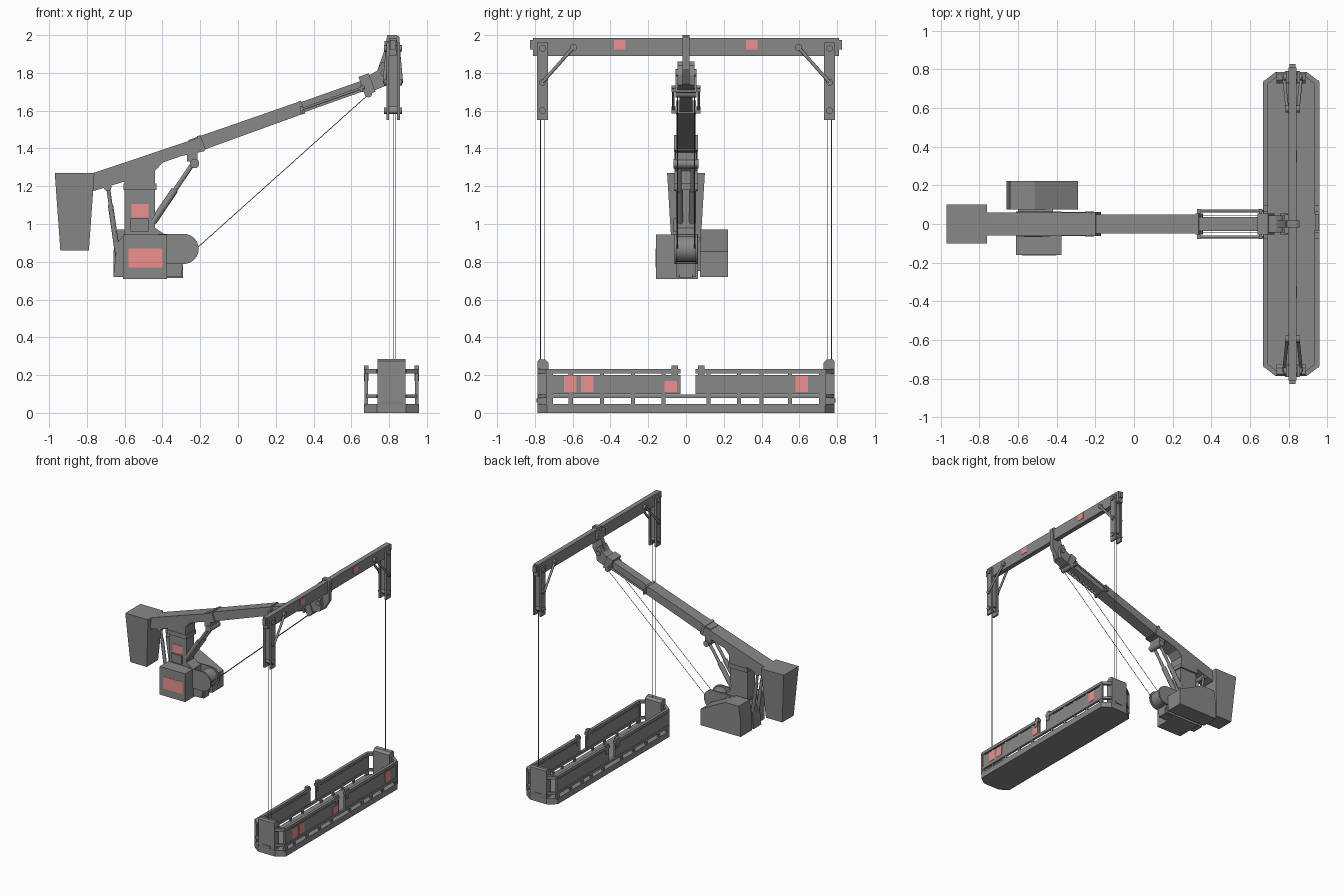
import bpy, bmesh, math
from mathutils import Vector, Matrix

PINK = bpy.data.materials.new("label_pink")
PINK.diffuse_color = (0.85, 0.28, 0.28, 1)
DARK = bpy.data.materials.new("dark_grey")
DARK.diffuse_color = (0.25, 0.25, 0.25, 1)


def finish(name, bm, smooth=False, mat=None):
    bmesh.ops.recalc_face_normals(bm, faces=bm.faces)
    me = bpy.data.meshes.new(name)
    bm.to_mesh(me)
    bm.free()
    if smooth:
        me.shade_smooth()
        me.set_sharp_from_angle(angle=math.radians(40))
    me.materials.append(mat or DARK)
    ob = bpy.data.objects.new(name, me)
    bpy.context.collection.objects.link(ob)
    return ob


def prism(name, axis, pts, a, b, smooth=False, mat=None):
    """Extrude a 2D profile along an axis from a to b."""
    place = {'x': lambda p, t: (t, p[0], p[1]),
             'y': lambda p, t: (p[0], t, p[1]),
             'z': lambda p, t: (p[0], p[1], t)}[axis]
    bm = bmesh.new()
    f = bm.faces.new([bm.verts.new(place(p, a)) for p in pts])
    ext = bmesh.ops.extrude_face_region(bm, geom=[f])
    vs = [v for v in ext['geom'] if isinstance(v, bmesh.types.BMVert)]
    bmesh.ops.translate(bm, verts=vs, vec=Vector(place((0, 0), b - a)))
    return finish(name, bm, smooth, mat)


def box(name, x0, x1, y0, y1, z0, z1, mat=None):
    return prism(name, 'z', [(x0, y0), (x1, y0), (x1, y1), (x0, y1)], z0, z1, mat=mat)


def rod(name, p, q, r, sides=14):
    p, q = Vector(p), Vector(q)
    d = q - p
    bm = bmesh.new()
    m = Matrix.Translation((p + q) / 2) @ d.to_track_quat('Z', 'Y').to_matrix().to_4x4()
    if sides == 4:
        m = m @ Matrix.Rotation(math.pi / 4, 4, 'Z')
    bmesh.ops.create_cone(bm, cap_ends=True, segments=sides, radius1=r, radius2=r,
                          depth=d.length, matrix=m)
    return finish(name, bm, sides > 6)


def boom_z(x):
    return 1.497 + 0.355 * x


def beam_profile(x0, x1, h0, h1):
    """Side profile of a boom section, ends square to the boom line."""
    k = 0.334
    return [(x0 + k * h0, boom_z(x0) - h0 * .943), (x1 + k * h1, boom_z(x1) - h1 * .943),
            (x1 - k * h1, boom_z(x1) + h1 * .943), (x0 - k * h0, boom_z(x0) + h0 * .943)]


# Counterweight: tapered block
cw = box("counterweight", -0.97, -0.76, -0.1, 0.1, 0.86, 1.27)
for v in cw.data.vertices:
    if v.co.z < 1:
        v.co.x = -0.865 + (v.co.x + 0.865) * 0.72
        v.co.y *= 0.75

# Boom sections, collars and telescoping rods
prism("boom_base", 'y', [(-0.78, 1.17), (-0.60, 1.225), (-0.60, 1.20), (-0.44, 1.20), (-0.44, 1.28),
                         (-0.40, 1.325), (-0.30, 1.36), (-0.18, 1.385), (-0.2, 1.46), (-0.78, 1.265)],
      -0.06, 0.06)
prism("boom_outer", 'y', beam_profile(-0.25, 0.34, 0.038, 0.034), -0.05, 0.05)
prism("boom_inner", 'y', beam_profile(0.3, 0.68, 0.028, 0.028), -0.035, 0.035)
prism("boom_base_collar", 'y', beam_profile(-0.205, -0.185, 0.042, 0.042), -0.063, 0.063)
prism("boom_outer_collar", 'y', beam_profile(0.33, 0.345, 0.036, 0.036), -0.053, 0.053)
prism("head_flange", 'y', beam_profile(0.655, 0.71, 0.052, 0.052), -0.055, 0.055)
for s in (1, -1):
    rod("extension_rod", (0.33, s * 0.067, 1.605), (0.67, s * 0.067, 1.725), 0.007)
    for x in (0.335, 0.655):
        box("rod_bracket", x - 0.008, x + 0.008, min(s * .03, s * .077), max(s * .03, s * .077),
            boom_z(x) - 0.03, boom_z(x) + 0.005)

# Boom head: curved neck carrying the crossbeam
prism("boom_head", 'y', [(0.69, 1.695), (0.79, 1.735), (0.80, 1.79), (0.79, 1.84),
                         (0.765, 1.86), (0.735, 1.81), (0.69, 1.785)], -0.045, 0.045)
prism("head_neck", 'y', [(0.72, 1.71), (0.80, 1.74), (0.85, 1.82), (0.855, 1.99), (0.84, 2.0),
                         (0.79, 2.0), (0.775, 1.92), (0.74, 1.82)], -0.018, 0.018)
rod("head_pivot", (0.775, -0.055, 1.80), (0.775, 0.055, 1.80), 0.02)
rod("cable_sheave", (0.69, -0.055, 1.69), (0.69, 0.055, 1.69), 0.02)
box("head_clamp", 0.775, 0.80, -0.05, 0.05, 1.91, 1.97)

# Crossbeam
box("crossbeam", 0.80, 0.84, -0.81, 0.81, 1.89, 1.985)
for y in (-0.35, 0.348):
    box("crossbeam_label", 0.84, 0.8425, y - 0.03, y + 0.03, 1.925, 1.975, PINK)

# Hangers, braces and suspension cables at both ends
for s in (1, -1):
    y = s * 0.76
    box("crossbeam_tab", 0.805, 0.835, s * 0.817 - 0.01, s * 0.817 + 0.01, 1.925, 1.975)
    for x in (0.785, 0.842):
        box("hanger_plate", x, x + 0.015, y - 0.03, y + 0.03, 1.55, 1.96)
    box("hanger_core", 0.80, 0.842, y - 0.018, y + 0.018, 1.62, 1.90)
    for z in (1.93, 1.75, 1.60):
        rod("hanger_bolt", (0.773, y, z), (0.868, y, z), 0.018)
    for t in (1, -1):
        top = (0.82 + t * 0.028, s * 0.595, 1.935)
        low = (0.82 + t * 0.045, y, 1.75)
        rod("brace", top, low, 0.009, 10)
        rod("brace_pin", (0.82, s * 0.595, 1.935), (0.82 + t * 0.037, s * 0.595, 1.935), 0.018)
    for x, yy in ((0.822, 0.77), (0.832, 0.75)):
        rod("suspension_cable", (x, s * yy, 0.26), (x, s * yy, 1.60), 0.002, 6)

# Pedestal column with neck bands and service panels
prism("pedestal", 'y', [(-0.60, 1.22), (-0.60, 0.95), (-0.64, 0.90), (-0.66, 0.72), (-0.30, 0.72),
                        (-0.29, 0.79), (-0.38, 0.80), (-0.38, 0.94), (-0.44, 0.98), (-0.44, 1.22)],
      -0.05, 0.05)
box("slewing_band", -0.606, -0.432, -0.064, 0.064, 1.18, 1.215)
box("service_panel", -0.57, -0.475, -0.066, -0.05, 0.96, 1.03)
box("pedestal_label", -0.565, -0.475, -0.053, -0.05, 1.035, 1.105, PINK)
box("pedestal_foot", -0.40, -0.29, -0.035, 0.035, 0.715, 0.785)

# Drive box on the front, machinery housing on the back
box("drive_box", -0.61, -0.375, -0.16, 0.064, 0.71, 0.945)
box("drive_box_label", -0.58, -0.40, -0.162, -0.16, 0.77, 0.87, PINK)
prism("machinery_housing", 'y', [(-0.66, 0.72), (-0.29, 0.72), (-0.29, 0.855), (-0.515, 0.97),
                                 (-0.64, 0.97), (-0.66, 0.85)], 0.075, 0.222)
box("housing_mount", -0.60, -0.42, 0.04, 0.08, 0.75, 0.93)

# Winch: rounded cheek plates and drum
cheek = [(-0.42, 0.79)] + [(-0.288 + 0.08 * math.cos(a), 0.868 + 0.08 * math.sin(a))
                           for a in [math.pi * (i / 12 - 0.5) for i in range(13)]] + [(-0.42, 0.948)]
for y in (-0.062, 0.05):
    prism("winch_cheek", 'y', cheek, y, y + 0.012, True)
rod("winch_drum", (-0.288, -0.055, 0.868), (-0.288, 0.055, 0.868), 0.068, 24)

# Luffing cylinders, rear struts and winch cables
box("cylinder_lug", -0.27, -0.215, -0.055, 0.055, 1.33, 1.39)
rod("cylinder_pin", (-0.23, -0.065, 1.32), (-0.23, 0.065, 1.32), 0.025)
for s in (1, -1):
    rod("luffing_cylinder", (-0.45, s * 0.035, 1.01), (-0.335, s * 0.035, 1.18), 0.019)
    rod("luffing_rod", (-0.34, s * 0.035, 1.17), (-0.235, s * 0.035, 1.325), 0.012)
    rod("rear_strut", (-0.69, s * 0.035, 1.21), (-0.63, s * 0.035, 0.79), 0.01)
    rod("rear_strut_sleeve", (-0.675, s * 0.035, 1.10), (-0.63, s * 0.035, 0.79), 0.014)
    rod("winch_cable", (-0.22, s * 0.045, 0.87), (0.69, s * 0.045, 1.685), 0.002, 6)
rod("rear_strut_pin", (-0.69, -0.055, 1.195), (-0.69, 0.055, 1.195), 0.02)

# Gondola floor: long tray with clipped corners
plan = [(0.668, -0.735), (0.735, -0.785), (0.89, -0.785), (0.958, -0.735),
        (0.958, 0.735), (0.89, 0.785), (0.735, 0.785), (0.668, 0.735)]
prism("gondola_floor", 'z', plan, 0.0, 0.048)

# Gondola long sides: panels, rails, posts and gate
for side, x in ((-1, 0.674), (1, 0.952)):
    inner = x - side * 0.006
    lo, hi = sorted((x - side * 0.014, x))
    for y0, y1 in ((-0.715, -0.03), (0.05, 0.715)):
        box("side_panel", lo, hi, y0, y1, 0.10, 0.20)
        rod("top_rail", (inner, y0 - 0.02 * (y0 < -0.1), 0.221),
            (inner, y1 + 0.02 * (y1 > 0.1), 0.221), 0.017, 4)
    rod("mid_rail", (inner, -0.735, 0.088), (inner, 0.735, 0.088), 0.014, 4)
    for y in (-0.715, -0.61, -0.445, -0.28, -0.12, 0.12, 0.28, 0.40, 0.55, 0.715):
        box("side_post", inner - 0.006, inner + 0.006, y - 0.011, y + 0.011, 0.04, 0.22)
    for y in (-0.06, 0.08):
        box("gate_post", inner - 0.012, inner + 0.012, y - 0.017, y + 0.017, 0.17, 0.25)
    # Angled corners joining the sides to the end housings
    for s in (1, -1):
        cx = 0.74 if side < 0 else 0.885
        for z, r in ((0.221, 0.017), (0.088, 0.014)):
            rod("corner_rail", (inner, s * 0.73, z), (cx, s * 0.777, z), r, 4)
        rod("corner_post", (inner, s * 0.733, 0.04), (inner, s * 0.733, 0.228), 0.013, 4)

# Gondola end housings
for s in (1, -1):
    prism("end_housing", 'x', [(s * 0.735, 0.02), (s * 0.782, 0.02), (s * 0.787, 0.06), (s * 0.785, 0.275),
                               (s * 0.775, 0.285), (s * 0.745, 0.282), (s * 0.727, 0.265),
                               (s * 0.727, 0.05)], 0.738, 0.887)
    box("end_bumper", 0.78, 0.85, s * 0.782 - 0.01, s * 0.782 + 0.01, 0.055, 0.075)

# Gondola side labels
for y, z in ((-0.612, 0.195), (-0.523, 0.195), (-0.08, 0.17), (0.612, 0.195)):
    box("gondola_label", 0.952, 0.955, y - 0.033, y + 0.033, 0.11, z, PINK)
